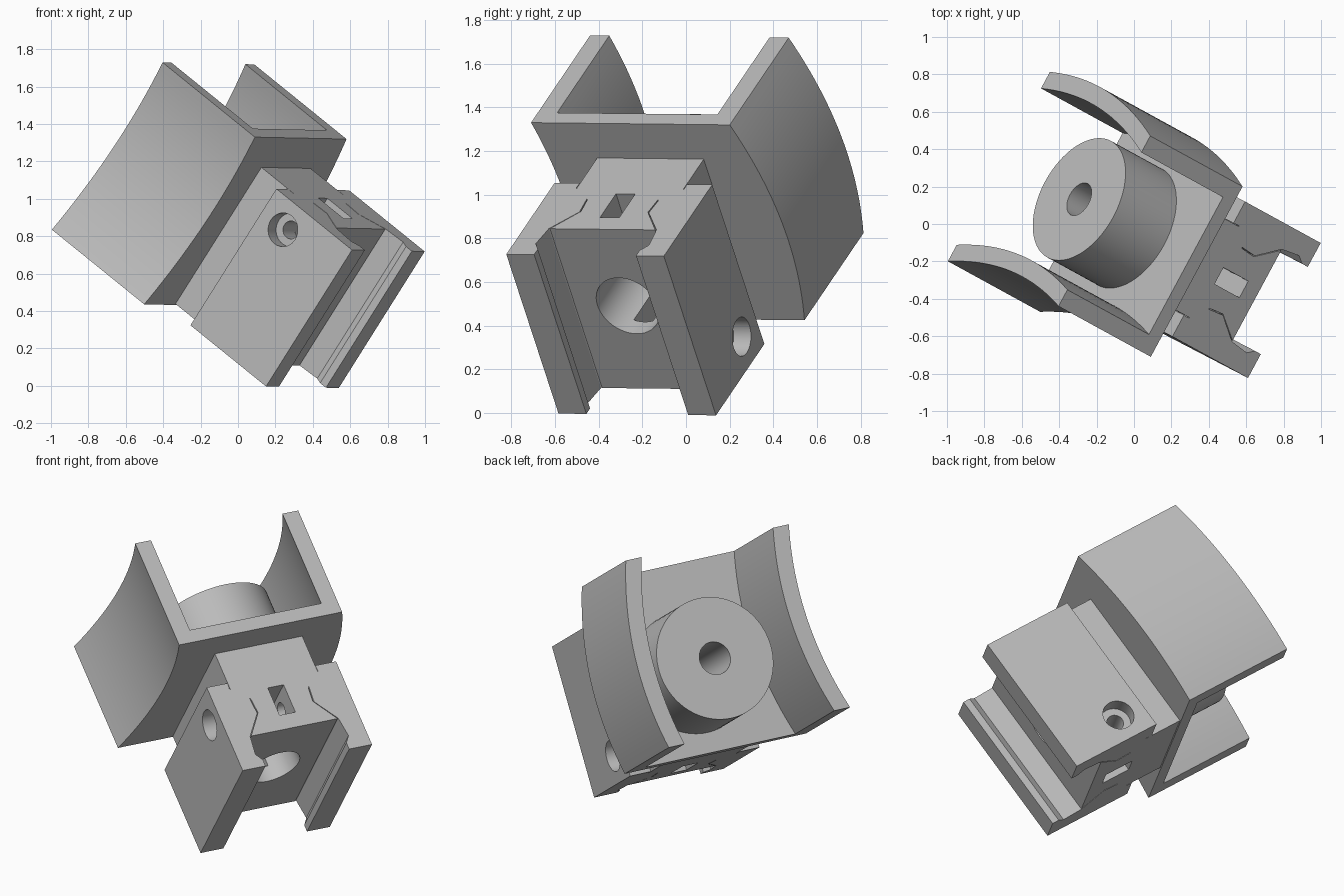
import bpy
import bmesh
import math
from mathutils import Matrix, Vector

old = bpy.data.objects.get("Cube")
if old:
    bpy.data.objects.remove(old, do_unlink=True)

# Tilted frame of the part: u across the channel, v along the rail, w up the boss
u = Vector((0.474, 0.880, -0.010)).normalized()
w = Vector((-0.724, 0.376, 0.579))
w = (w - w.dot(u) * u).normalized()
v = w.cross(u)
FRAME = Matrix((u, v, w)).transposed().to_4x4()
FRAME.translation = (0.09, -0.71, 1.33)

GREY = (0.5, 0.5, 0.5, 1)
grey = bpy.data.materials.new("plain_grey")
grey.use_nodes = True
grey.diffuse_color = GREY
grey.node_tree.nodes["Principled BSDF"].inputs["Base Color"].default_value = GREY

MID = 0.5625             # centre of the clamp across u
V0, V1 = 0.195, 1.09     # clamp extent along v
LENGTH, HEIGHT = 1.097, 0.69
WALL, FLOOR = 0.1, 0.08


def finish(name, bm):
    bmesh.ops.recalc_face_normals(bm, faces=bm.faces)
    mesh = bpy.data.meshes.new(name)
    bm.to_mesh(mesh)
    bm.free()
    mesh.materials.append(grey)
    obj = bpy.data.objects.new(name, mesh)
    bpy.context.collection.objects.link(obj)
    obj.matrix_world = FRAME
    return obj


def prism(name, outline, axis, lo, hi):
    """Extrude a 2D outline along v (outline in u, w) or along w (outline in u, v)."""
    bm = bmesh.new()
    if axis == "v":
        pts = [(p, lo, q) for p, q in outline]
        step = (0, hi - lo, 0)
    else:
        pts = [(p, q, lo) for p, q in outline]
        step = (0, 0, hi - lo)
    face = bm.faces.new([bm.verts.new(p) for p in pts])
    ext = bmesh.ops.extrude_face_region(bm, geom=[face])["geom"]
    bmesh.ops.translate(bm, vec=step, verts=[e for e in ext if isinstance(e, bmesh.types.BMVert)])
    return finish(name, bm)


def rod(name, start, end, radius, sides=48):
    start, end = Vector(start), Vector(end)
    d = end - start
    place = Matrix.Translation((start + end) / 2) @ d.to_track_quat("Z", "Y").to_matrix().to_4x4()
    bm = bmesh.new()
    bmesh.ops.create_cone(bm, cap_ends=True, segments=sides, radius1=radius,
                          radius2=radius, depth=d.length, matrix=place)
    return finish(name, bm)


def cut(obj, cutters):
    bpy.context.view_layer.objects.active = obj
    for c in cutters:
        c.hide_render = True
        mod = obj.modifiers.new("cut", "BOOLEAN")
        mod.operation = "DIFFERENCE"
        mod.solver = "EXACT"
        mod.object = c
        bpy.ops.object.modifier_apply(modifier=mod.name)


def wall_curve(start, end, t0=0.0, t1=1.0, bow=0.078, steps=24):
    """Bowed side line in the u, v plane; both walls bow towards +u."""
    ts = [t0 + (t1 - t0) * i / steps for i in range(steps + 1)]
    return [(start + (end - start) * t + 4 * bow * t * (1 - t), LENGTH * t) for t in ts]


# Channel bracket with two curved walls
right_side, left_side = (0.0, -0.06), (1.034, 1.09)
outline = wall_curve(*right_side) + wall_curve(*left_side)[::-1]
bracket = prism("channel_bracket", outline, "w", 0, HEIGHT)
inner = wall_curve(*[a + WALL for a in right_side], -0.05, 1.05)
inner += wall_curve(*[a - WALL for a in left_side], -0.05, 1.05)[::-1]
pocket = prism("pocket_cutter", inner, "w", FLOOR, HEIGHT + 0.2)

# Round boss on the channel floor
BORE_V = 0.625
boss = rod("round_boss", (MID, BORE_V, FLOOR - 0.01), (MID, BORE_V, 0.46), 0.355, 96)

# Clamp body with a dovetail groove on each side
half = [(0.277, 0.01), (0.277, -0.245), (0.182, -0.328), (0.174, -0.422), (0.274, -0.56)]
body_outline = [(MID + s, c) for s, c in half] + [(MID - s, c) for s, c in half[::-1]]
body = prism("clamp_body", body_outline, "v", V0, V1)

# Hooked jaws, one on each side
jaw_half = [(0.41, -0.2), (0.279, -0.2), (0.281, -0.238), (0.188, -0.322), (0.18, -0.425),
            (0.28, -0.56), (0.295, -0.68), (0.265, -0.722), (0.265, -0.765), (0.41, -0.765)]
jaws = [prism(name, [(MID + side * s, c) for s, c in jaw_half], "v", V0, V1)
        for name, side in (("right_jaw", -1), ("left_jaw", 1))]

# Holes: stepped centre bore, lengthwise slot, one stepped screw hole per side
bore = rod("bore_cutter", (MID, BORE_V, -0.9), (MID, BORE_V, 0.8), 0.095)
wide = rod("wide_bore_cutter", (MID, BORE_V, -0.9), (MID, BORE_V, -0.08), 0.157)
slot = prism("slot_cutter", [(MID - 0.055, -0.28), (MID + 0.045, -0.28),
                             (MID + 0.045, -0.466), (MID - 0.055, -0.466)], "v", 0, 1.3)
screws = []
for side, along in ((-1, 0.35), (1, 0.935)):
    def at(s):
        return (MID + side * s, along, -0.36)
    screws.append([rod("screw_head_cutter", at(0.5), at(0.32), 0.09),
                   rod("screw_cutter", at(0.45), at(-0.25), 0.048)])

cut(bracket, [pocket, bore])
cut(boss, [bore])
cut(body, [wide, bore, slot, screws[0][1], screws[1][1]])
for jaw, own, other in zip(jaws, screws, screws[::-1]):
    cut(jaw, own + [other[1]])

for c in [pocket, bore, wide, slot] + screws[0] + screws[1]:
    bpy.data.objects.remove(c, do_unlink=True)

# Smooth the round faces, keep the edges sharp
bpy.ops.object.select_all(action="DESELECT")
for obj in [bracket, boss, body] + jaws:
    obj.select_set(True)
bpy.context.view_layer.objects.active = bracket
bpy.ops.object.shade_smooth_by_angle(angle=math.radians(25))
